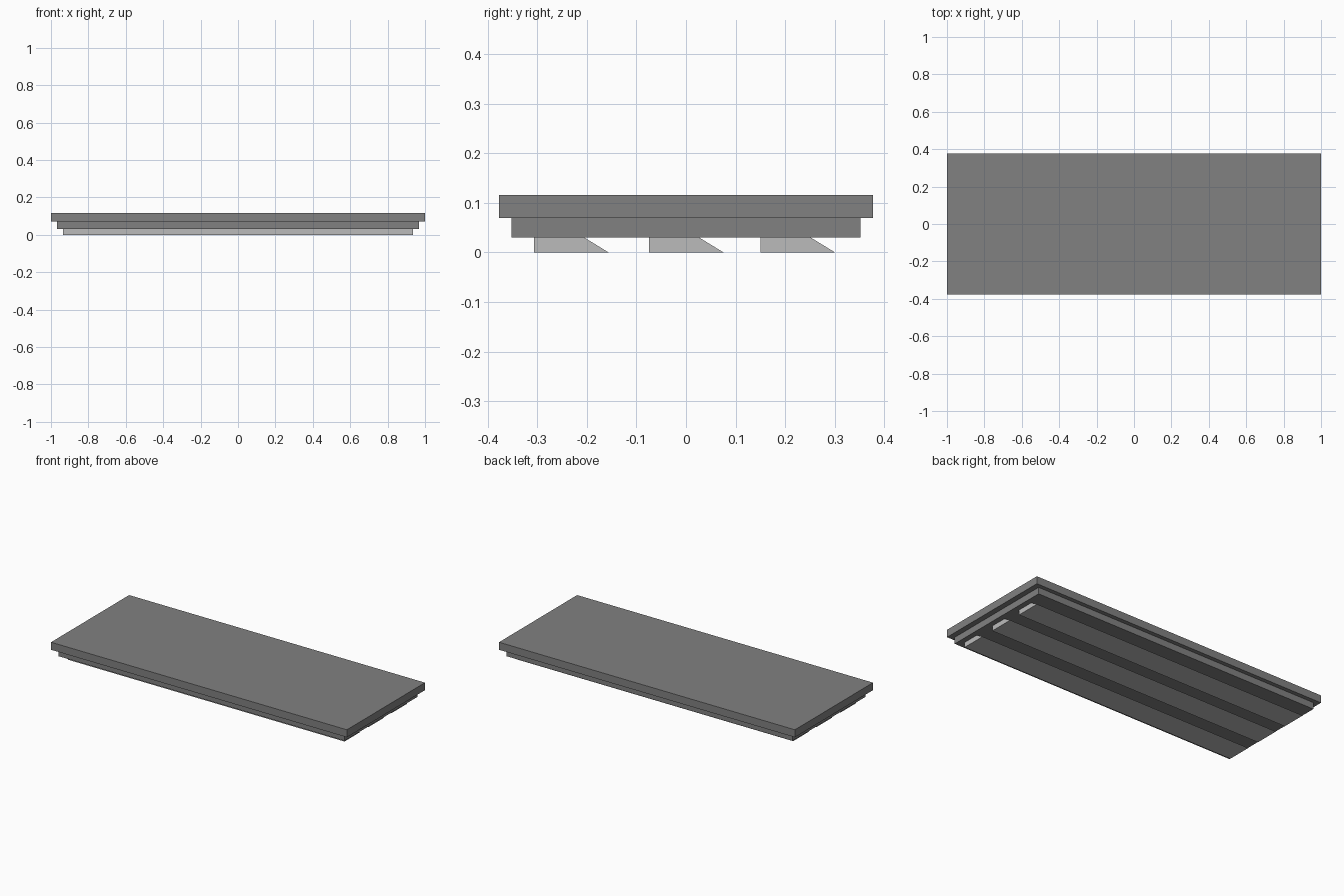
import bpy, bmesh

if "Cube" in bpy.data.objects:
    bpy.data.objects.remove(bpy.data.objects["Cube"])


def grey(name, v):
    m = bpy.data.materials.new(name)
    m.diffuse_color = (v, v, v, 1)
    m.use_nodes = True
    m.node_tree.nodes["Principled BSDF"].inputs["Base Color"].default_value = m.diffuse_color
    return m


dark, light = grey("dark_grey", 0.22), grey("light_grey", 0.5)


def extrude_profile(name, profile, x0, x1, mat):
    """Closed prism: a (y, z) profile swept along x."""
    bm = bmesh.new()
    face = bm.faces.new([bm.verts.new((x0, y, z)) for y, z in profile])
    swept = bmesh.ops.extrude_face_region(bm, geom=[face], use_keep_orig=True)
    new = [g for g in swept["geom"] if isinstance(g, bmesh.types.BMVert)]
    bmesh.ops.translate(bm, verts=new, vec=(x1 - x0, 0, 0))
    bmesh.ops.recalc_face_normals(bm, faces=bm.faces)
    mesh = bpy.data.meshes.new(name)
    bm.to_mesh(mesh)
    bm.free()
    mesh.materials.append(mat)
    ob = bpy.data.objects.new(name, mesh)
    bpy.context.collection.objects.link(ob)
    return ob


def slab(name, hx, hy, z0, z1):
    extrude_profile(name, [(-hy, z0), (hy, z0), (hy, z1), (-hy, z1)], -hx, hx, dark)


# Two stepped slabs
slab("top_slab", 1.0, 0.377, 0.07, 0.116)
slab("lower_slab", 0.967, 0.352, 0.03, 0.07)

# Three rows of bevelled blocks below, lengths counted in half-block units
UNIT = 0.187
rows = {
    "front": (-0.307, [1, 2, 1, 3, 2, 1]),
    "middle": (-0.075, [2, 2, 2, 2, 2]),
    "back": (0.15, [1, 2, 2, 2, 2, 1]),
}
for row, (y, lengths) in rows.items():
    profile = [(y, 0), (y + 0.151, 0), (y + 0.102, 0.03), (y, 0.03)]
    x = -5 * UNIT
    for i, n in enumerate(lengths):
        extrude_profile(f"{row}_block_{i + 1}", profile, x, x + n * UNIT, light)
        x += n * UNIT
